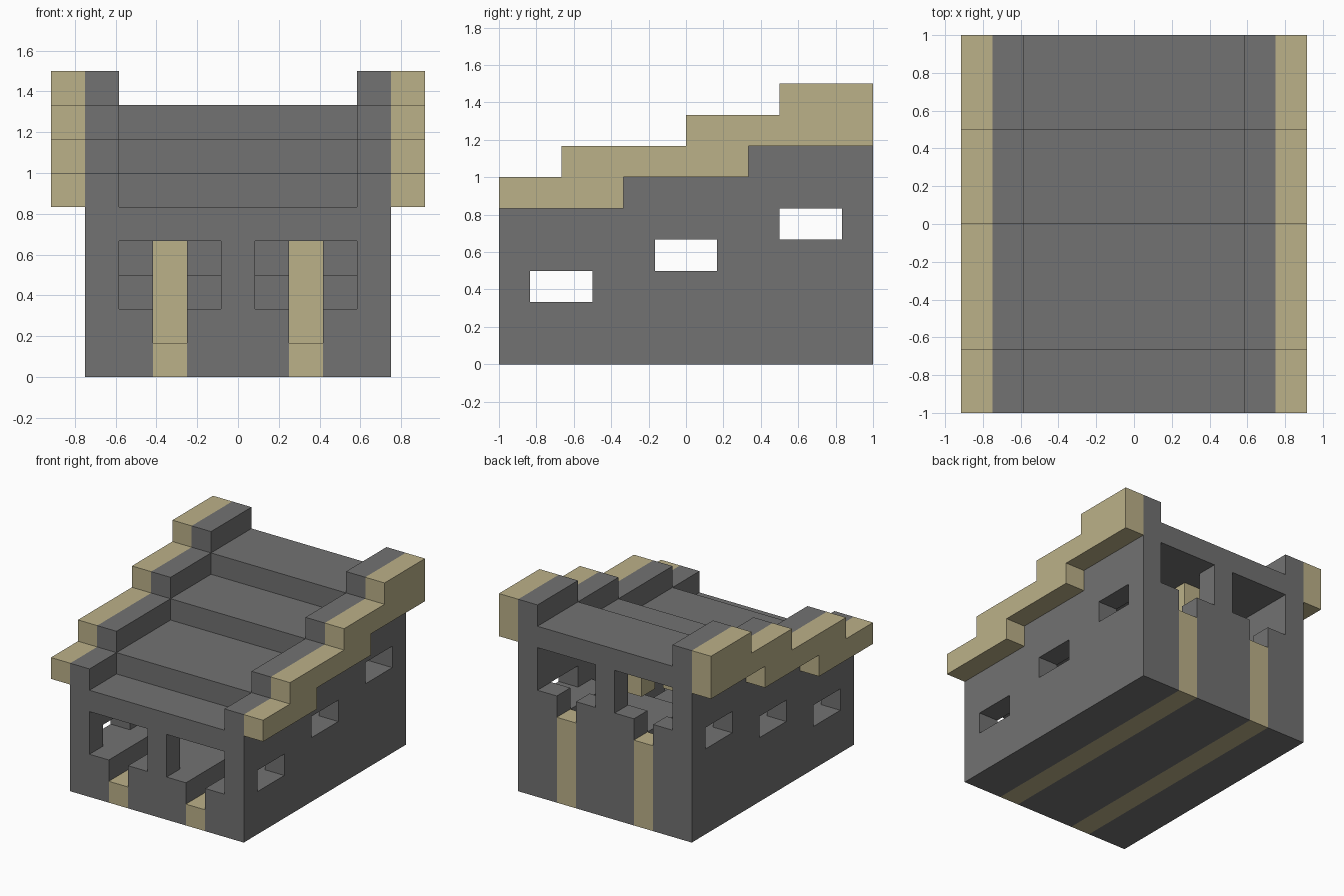
import bpy, bmesh
from mathutils import Vector

if "Cube" in bpy.data.objects:
    bpy.data.objects.remove(bpy.data.objects["Cube"], do_unlink=True)

U = 1 / 6  # one building block


def material(name, rgb):
    m = bpy.data.materials.new(name)
    m.use_nodes = True
    color = (*rgb, 1)
    m.diffuse_color = color
    m.node_tree.nodes["Principled BSDF"].inputs["Base Color"].default_value = color
    return m


STONE = material("grey stone", (0.168, 0.168, 0.168))
SAND = material("sand", (0.50, 0.44, 0.25))


def prism(name, profile, x0, x1, mat):
    """Extrude a (y, z) outline, in blocks, from x0 to x1."""
    bm = bmesh.new()
    face = bm.faces.new([bm.verts.new(Vector((x0, y, z)) * U) for y, z in profile])
    grown = bmesh.ops.extrude_face_region(bm, geom=[face])["geom"]
    verts = [g for g in grown if isinstance(g, bmesh.types.BMVert)]
    bmesh.ops.translate(bm, verts=verts, vec=((x1 - x0) * U, 0, 0))
    bmesh.ops.recalc_face_normals(bm, faces=bm.faces)
    mesh = bpy.data.meshes.new(name)
    bm.to_mesh(mesh)
    bm.free()
    mesh.materials.append(mat)
    obj = bpy.data.objects.new(name, mesh)
    bpy.context.collection.objects.link(obj)
    return obj


def box(name, x, y, z, mat):
    outline = [(y[0], z[0]), (y[1], z[0]), (y[1], z[1]), (y[0], z[1])]
    return prism(name, outline, x[0], x[1], mat)


def steps(height, *risers):
    """Stair line from front to back, one block up at each riser."""
    line = [(-6, height)]
    for y in risers:
        line += [(y, height), (y, height + 1)]
        height += 1
    return line + [(6, height)]


def between(low, high):
    return low + high[::-1]


ground = [(-6, 0), (6, 0)]
parapet_top = steps(6, -4, 0, 3)
roof_top = steps(5, -4, 0, 3)
ceiling = steps(4, -4, 0, 3)
floor_top = steps(2, -2, 2, 5)
trim_base = steps(5, -2, 2)

# Side walls with stepped parapets, windows and outer trim
for side, s in (("left", 1), ("right", -1)):
    lo, hi = sorted((s * 3.5, s * 4.5))
    wall = prism(side + "_wall", between(ground, parapet_top), lo, hi, STONE)
    for y, z in ((-5, 2), (-1, 3), (3, 4)):
        cutter = box("window_cutter", (lo - 1, hi + 1), (y, y + 2), (z, z + 1), STONE)
        cutter.hide_render = True
        mod = wall.modifiers.new("window", "BOOLEAN")
        mod.operation = "DIFFERENCE"
        mod.solver = "EXACT"
        mod.object = cutter
        bpy.context.view_layer.objects.active = wall
        bpy.ops.object.modifier_apply(modifier=mod.name)
        bpy.data.objects.remove(cutter, do_unlink=True)
    lo, hi = sorted((s * 4.5, s * 5.5))
    prism(side + "_trim", between(trim_base, parapet_top), lo, hi, SAND)

    # Sunken channel and its end post at the back
    lo, hi = sorted((s * 1.5, s * 2.5))
    channel = [(-6, 0), (6, 0), (6, 4), (5, 4), (5, 1), (-6, 1)]
    prism(side + "_channel", channel, lo, hi, SAND)

    # Stepped floor beside the wall
    lo, hi = sorted((s * 2.5, s * 3.5))
    prism(side + "_floor", between(ground, floor_top), lo, hi, STONE)

# Stepped middle floor and roof
prism("middle_floor", between(ground, floor_top), -1.5, 1.5, STONE)
prism("roof", between(ceiling, roof_top), -3.5, 3.5, STONE)

# Posts between the paired doorways
box("front_post", (-0.5, 0.5), (-6, -5), (2, 4), STONE)
box("back_post", (-0.5, 0.5), (5, 6), (5, 7), STONE)

# Hanging lamps below each roof step
for i, y in enumerate((-4, 0, 3)):
    box(f"lamp_{i + 1}", (-0.5, 0.5), (y, y + 1), (i + 3, i + 5), SAND)
